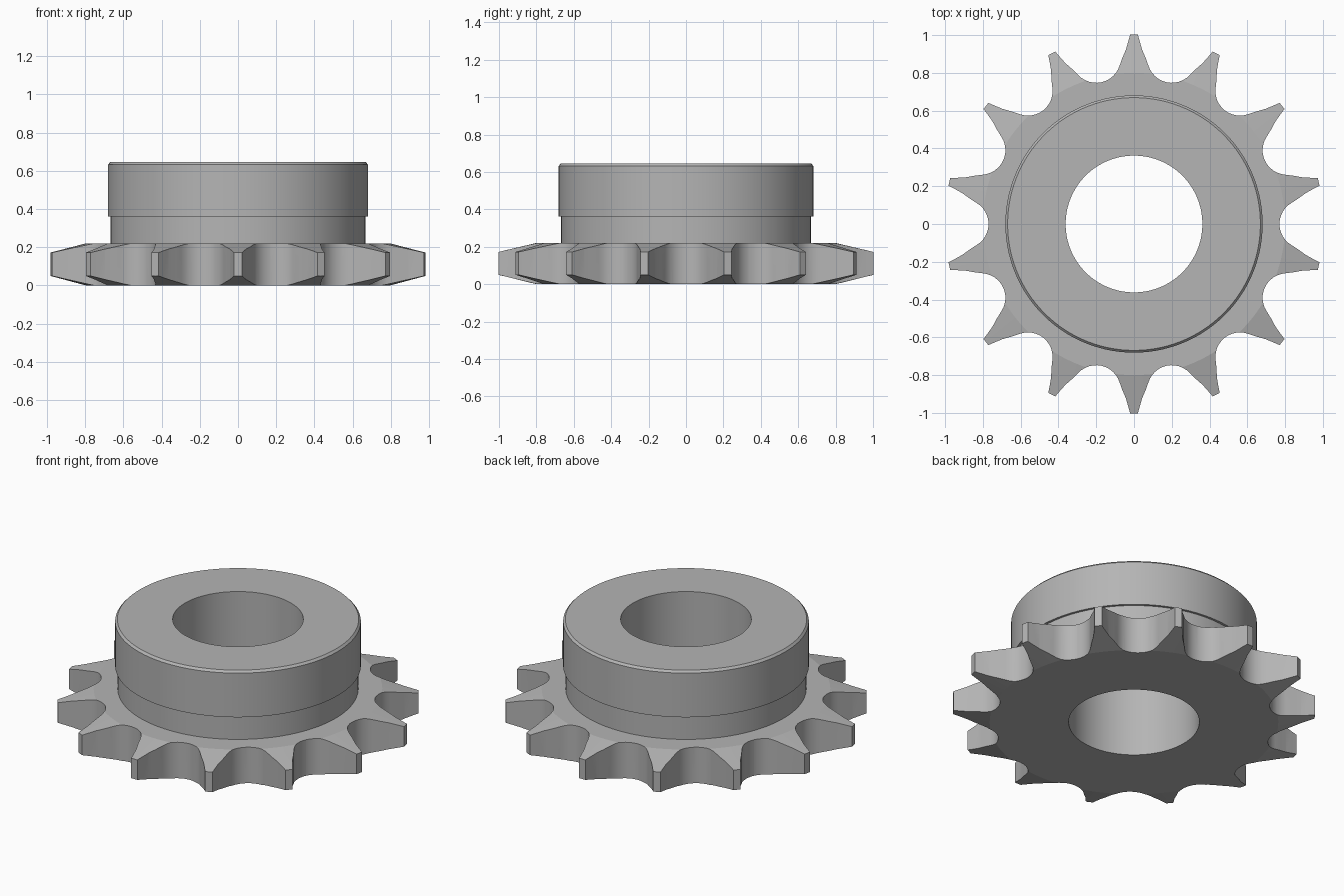
import bpy, bmesh
from math import sin, cos, pi, radians, hypot, atan2

cube = bpy.data.objects.get("Cube")
if cube:
    bpy.data.objects.remove(cube, do_unlink=True)

TEETH = 14
PITCH = 2 * pi / TEETH
SEGMENTS = 140

steel = bpy.data.materials.new("grey_steel")
steel.use_nodes = True
colour = (0.46, 0.46, 0.46, 1)
steel.diffuse_color = colour
steel.node_tree.nodes["Principled BSDF"].inputs["Base Color"].default_value = colour


def finish(bm, name):
    bmesh.ops.recalc_face_normals(bm, faces=bm.faces)
    mesh = bpy.data.meshes.new(name)
    bm.to_mesh(mesh)
    bm.free()
    mesh.materials.append(steel)
    obj = bpy.data.objects.new(name, mesh)
    bpy.context.collection.objects.link(obj)
    return obj


def lathe(profile, name):
    """Revolve a closed (radius, height) profile around z."""
    bm = bmesh.new()
    rings = [[bm.verts.new((r * cos(2 * pi * i / SEGMENTS), r * sin(2 * pi * i / SEGMENTS), z))
              for r, z in profile] for i in range(SEGMENTS)]
    for i, a in enumerate(rings):
        b = rings[(i + 1) % SEGMENTS]
        for j in range(len(profile)):
            k = (j + 1) % len(profile)
            bm.faces.new((a[j], b[j], b[k], a[k]))
    return finish(bm, name)


def tooth_outline():
    """Round roller seats joined by curved flanks to narrow flat tips."""
    seat_centre, seat_radius = 0.9, 0.13
    half = [(seat_centre - seat_radius * cos(radians(a)), seat_radius * sin(radians(a)))
            for a in range(0, 61, 10)]
    half += [(0.87, 0.135), (0.91, 0.164), (0.95, 0.186), (0.982, 0.203)]
    gap = [(x, -y) for x, y in reversed(half[1:])] + half
    points = []
    for t in range(TEETH):
        for x, y in gap:
            r, a = hypot(x, y), atan2(y, x) + t * PITCH
            points.append((r * cos(a), r * sin(a)))
    return points


# Turned body: bored toothed plate with bevelled rim, neck and wider collar
sprocket = lathe([
    (0.362, 0), (0.8, 0), (1.02, 0.054), (1.02, 0.168), (0.8, 0.22),
    (0.667, 0.22), (0.667, 0.362), (0.681, 0.362), (0.681, 0.632),
    (0.669, 0.645), (0.362, 0.645)], "sprocket")

# Tooth-shaped prism that trims the rim
bm = bmesh.new()
base = bm.faces.new([bm.verts.new((x, y, -0.1)) for x, y in tooth_outline()])
top = bmesh.ops.extrude_face_region(bm, geom=[base])["geom"]
bmesh.ops.translate(bm, vec=(0, 0, 0.9),
                    verts=[v for v in top if isinstance(v, bmesh.types.BMVert)])
trimmer = finish(bm, "tooth_trimmer")
trimmer.hide_render = True

cut = sprocket.modifiers.new("teeth", "BOOLEAN")
cut.operation = "INTERSECT"
cut.solver = "EXACT"
cut.object = trimmer
bpy.ops.object.select_all(action="DESELECT")
sprocket.select_set(True)
bpy.context.view_layer.objects.active = sprocket
bpy.ops.object.modifier_apply(modifier=cut.name)
bpy.data.objects.remove(trimmer, do_unlink=True)

bpy.ops.object.shade_smooth_by_angle(angle=radians(12))
